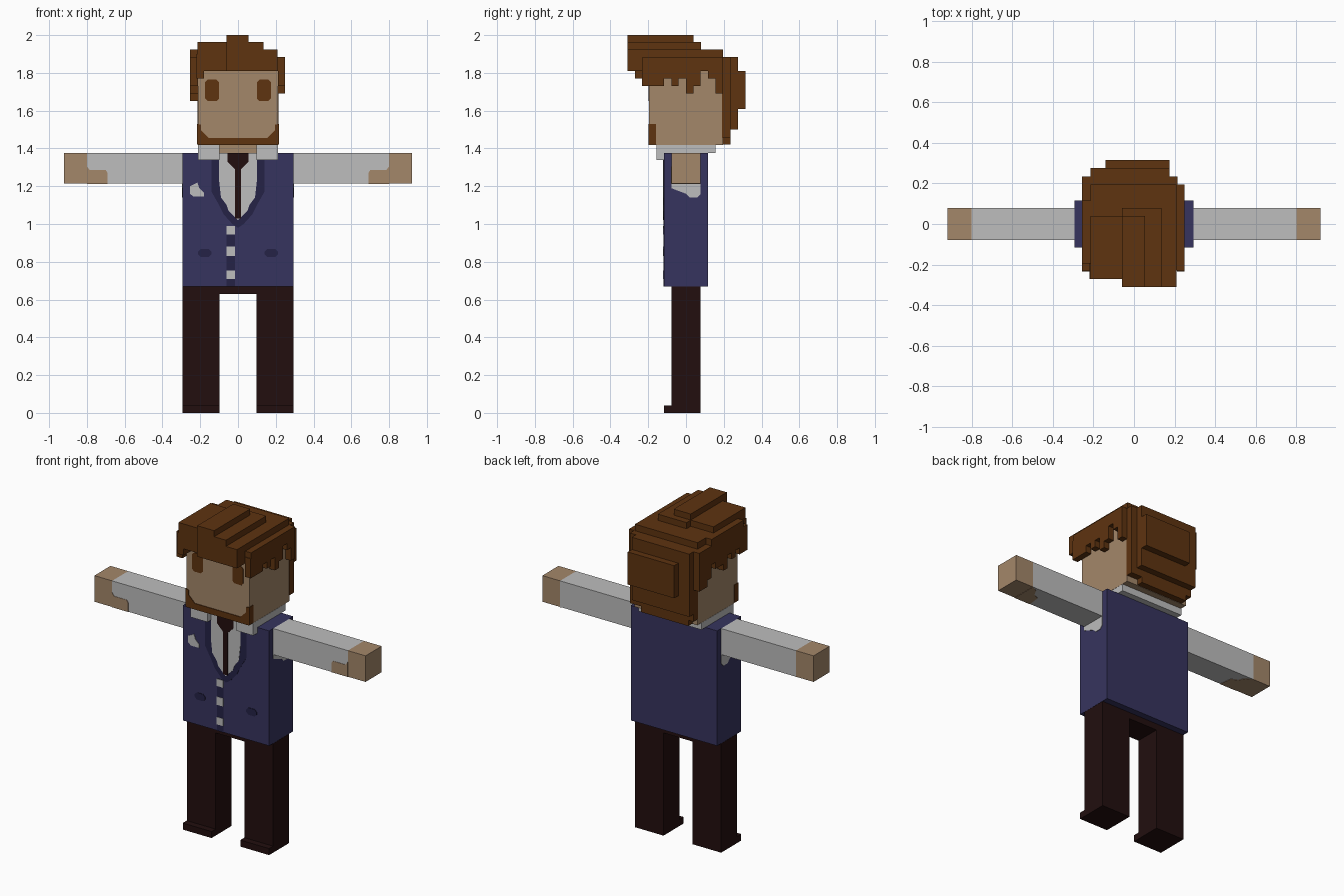
import bpy, bmesh
from mathutils import Vector

old = bpy.data.objects.get("Cube")
if old:
    bpy.data.objects.remove(old, do_unlink=True)


def material(name, rgb):
    m = bpy.data.materials.new(name)
    m.use_nodes = True
    m.diffuse_color = (*rgb, 1)
    m.node_tree.nodes["Principled BSDF"].inputs["Base Color"].default_value = (*rgb, 1)
    return m


HAIR = material("brown hair", (0.112, 0.033, 0.005))
SKIN = material("tan skin", (0.371, 0.242, 0.144))
WHITE = material("shirt white", (0.51, 0.51, 0.51))
NAVY = material("vest navy", (0.037, 0.034, 0.112))
DARK = material("lapel dark navy", (0.018, 0.016, 0.062))
MAROON = material("dark maroon", (0.016, 0.0045, 0.0045))


def finish(name, bm, mat):
    bmesh.ops.recalc_face_normals(bm, faces=bm.faces)
    me = bpy.data.meshes.new(name)
    bm.to_mesh(me)
    bm.free()
    me.materials.append(mat)
    ob = bpy.data.objects.new(name, me)
    bpy.context.collection.objects.link(ob)
    return ob


def boxes(name, mat, *spans):
    """One object made of boxes, each (x0, x1, y0, y1, z0, z1)."""
    bm = bmesh.new()
    for x0, x1, y0, y1, z0, z1 in spans:
        vs = bmesh.ops.create_cube(bm, size=1)["verts"]
        for v in vs:
            v.co = Vector(((x0 + x1) / 2 + v.co.x * (x1 - x0),
                           (y0 + y1) / 2 + v.co.y * (y1 - y0),
                           (z0 + z1) / 2 + v.co.z * (z1 - z0)))
    return finish(name, bm, mat)


def plate(name, mat, pts, axis, pos, thick):
    """Thin painted outline, extruded along an axis from pos by thick."""
    bm = bmesh.new()
    vs = []
    for p in pts:
        c = list(p)
        c.insert(axis, pos)
        vs.append(bm.verts.new(c))
    face = bm.faces.new(vs)
    ext = bmesh.ops.extrude_face_region(bm, geom=[face])["geom"]
    offset = Vector((0, 0, 0))
    offset[axis] = thick
    bmesh.ops.translate(bm, vec=offset, verts=[g for g in ext if isinstance(g, bmesh.types.BMVert)])
    return finish(name, bm, mat)


def rect(x0, x1, z0, z1):
    return [(x0, z0), (x1, z0), (x1, z1), (x0, z1)]


def rounded(x0, x1, z0, z1, c):
    return [(x0 + c, z0), (x1 - c, z0), (x1, z0 + c), (x1, z1 - c),
            (x1 - c, z1), (x0 + c, z1), (x0, z1 - c), (x0, z0 + c)]


def mirrored(half):
    """Close a right-half outline with its mirror image."""
    return half + [(-x, z) for x, z in reversed(half) if abs(x) > 1e-4]


def sided(s, x0, x1, *rest):
    return (min(s * x0, s * x1), max(s * x0, s * x1), *rest)


# Body
FRONT = -0.117
boxes("vest", NAVY, (-0.293, 0.293, FRONT, 0.117, 0.67, 1.375))
boxes("hips", MAROON, (-0.293, 0.293, -0.078, 0.078, 0.63, 0.669))
boxes("neck", SKIN, (-0.1, 0.1, -0.1, 0.1, 1.36, 1.43))
boxes("head", SKIN, (-0.213, 0.213, -0.195, 0.195, 1.418, 1.84))

# Limbs, collar sides and paired painted details
for s, side in ((1, "left"), (-1, "right")):
    boxes(side + "_leg", MAROON, sided(s, 0.098, 0.293, -0.078, 0.078, 0, 0.64))
    boxes(side + "_foot", MAROON, sided(s, 0.098, 0.293, FRONT, 0.078, 0, 0.04))
    boxes(side + "_sleeve", WHITE, sided(s, 0.293, 0.80, -0.078, 0.078, 1.215, 1.375))
    boxes(side + "_hand", SKIN, sided(s, 0.80, 0.92, -0.078, 0.078, 1.215, 1.375))
    plate(side + "_hand_front", SKIN,
          [(s * 0.69, 1.215), (s * 0.80, 1.215), (s * 0.80, 1.305), (s * 0.785, 1.285),
           (s * 0.70, 1.285), (s * 0.69, 1.27)], 1, -0.078, -0.002)
    plate(side + "_hand_underside", SKIN,
          [(s * 0.69, -0.078), (s * 0.80, -0.078), (s * 0.80, 0.078), (s * 0.76, 0.06),
           (s * 0.74, 0.02), (s * 0.70, 0.0)], 2, 1.215, -0.002)
    plate(side + "_underarm_patch", WHITE,
          [(-0.078, 1.215), (-0.078, 1.19), (-0.04, 1.175), (0.0, 1.16), (0.02, 1.14),
           (0.06, 1.14), (0.078, 1.16), (0.078, 1.215)], 0, s * 0.293, s * 0.003)
    boxes(side + "_collar", WHITE,
          sided(s, 0.097, 0.213, -0.157, -0.116, 1.34, 1.417),
          sided(s, 0.172, 0.213, -0.157, 0.155, 1.375, 1.417))
    plate(side + "_pocket", DARK, rounded(s * 0.175 - 0.036, s * 0.175 + 0.036, 0.825, 0.868, 0.015),
          1, FRONT, -0.003)
    plate(side + "_eye", HAIR, rounded(s * 0.137 - 0.037, s * 0.137 + 0.037, 1.65, 1.765, 0.014),
          1, -0.195, -0.003)
    boxes(side + "_beard_side", HAIR, sided(s, 0.21, 0.216, -0.198, -0.16, 1.42, 1.53))
boxes("collar_back", WHITE, (-0.213, 0.213, 0.115, 0.155, 1.375, 1.417))

# Vest front: lapels, shirt, tie, buttons, pocket cloth
plate("lapels", DARK, mirrored([(0.0, 0.98), (0.03, 1.0), (0.075, 1.05), (0.1, 1.1),
                                (0.14, 1.17), (0.14, 1.375)]), 1, FRONT, -0.002)
plate("shirt_front", WHITE, mirrored([(0.0, 1.02), (0.05, 1.07), (0.06, 1.1), (0.09, 1.14),
                                      (0.1, 1.23), (0.1, 1.375)]), 1, FRONT, -0.004)
plate("tie", MAROON, mirrored([(0.016, 1.03), (0.016, 1.29), (0.055, 1.33), (0.055, 1.375)]),
      1, FRONT, -0.006)
plate("button_strip", DARK, rect(-0.06, -0.016, 0.67, 0.99), 1, FRONT, -0.003)
for i, (z0, z1) in enumerate(((0.945, 0.99), (0.83, 0.88), (0.71, 0.755))):
    plate(f"button_{i + 1}", WHITE, rect(-0.06, -0.016, z0, z1), 1, FRONT, -0.005)
plate("pocket_cloth", WHITE, [(-0.255, 1.16), (-0.235, 1.145), (-0.18, 1.145), (-0.18, 1.165),
                              (-0.205, 1.19), (-0.215, 1.22), (-0.255, 1.2)], 1, FRONT, -0.003)

# Beard band along the jaw
plate("beard", HAIR, mirrored([(0.213, 1.418), (0.213, 1.53), (0.195, 1.525), (0.195, 1.495),
                               (0.155, 1.455)]), 1, -0.195, -0.004)

# Hair: stepped slabs on top, overhanging the forehead
boxes("hair_top", HAIR,
      (-0.06, 0.055, -0.31, 0.04, 1.95, 2.0),
      (-0.215, 0.095, -0.27, 0.04, 1.91, 1.963),
      (-0.06, 0.135, -0.31, 0.08, 1.91, 1.963),
      (-0.255, 0.17, -0.195, 0.115, 1.87, 1.925),
      (-0.215, 0.21, -0.27, 0.195, 1.87, 1.925),
      (-0.255, 0.213, -0.23, 0.235, 1.81, 1.885),
      (-0.18, 0.25, -0.23, 0.195, 1.81, 1.885),
      (-0.22, 0.21, -0.27, -0.19, 1.81, 1.9),
      (-0.06, 0.21, -0.31, -0.23, 1.81, 1.925),
      (-0.22, -0.18, -0.27, -0.19, 1.77, 1.83))

# Hair: layers down the back
boxes("hair_back", HAIR,
      (-0.215, 0.215, 0.19, 0.235, 1.455, 1.885),
      (-0.215, 0.175, 0.19, 0.275, 1.5, 1.885),
      (-0.14, 0.175, 0.23, 0.315, 1.61, 1.81),
      (-0.255, -0.2, 0.155, 0.235, 1.65, 1.85),
      (-0.18, 0.14, 0.19, 0.235, 1.42, 1.5))

# Hair: jagged locks over the temples, one per step
STEP = 0.039
locks = {1: (1.73, 1.73, 1.77, 1.73, 1.77, 1.69, 1.73, 1.81, 1.77, 1.69),
         -1: (1.73, 1.77, 1.73, 1.77, 1.69, 1.73, 1.73, 1.77, 1.69, 1.65)}
for s, side in ((1, "left"), (-1, "right")):
    edge = 0.25 if s > 0 else 0.255
    spans = [sided(s, 0.21, edge, -0.195 + i * STEP, -0.195 + (i + 1) * STEP, z, 1.85)
             for i, z in enumerate(locks[s])]
    spans.append(sided(s, 0.213, edge, -0.234, -0.195, 1.73, 1.85))
    boxes(side + "_hair_locks", HAIR, *spans)
